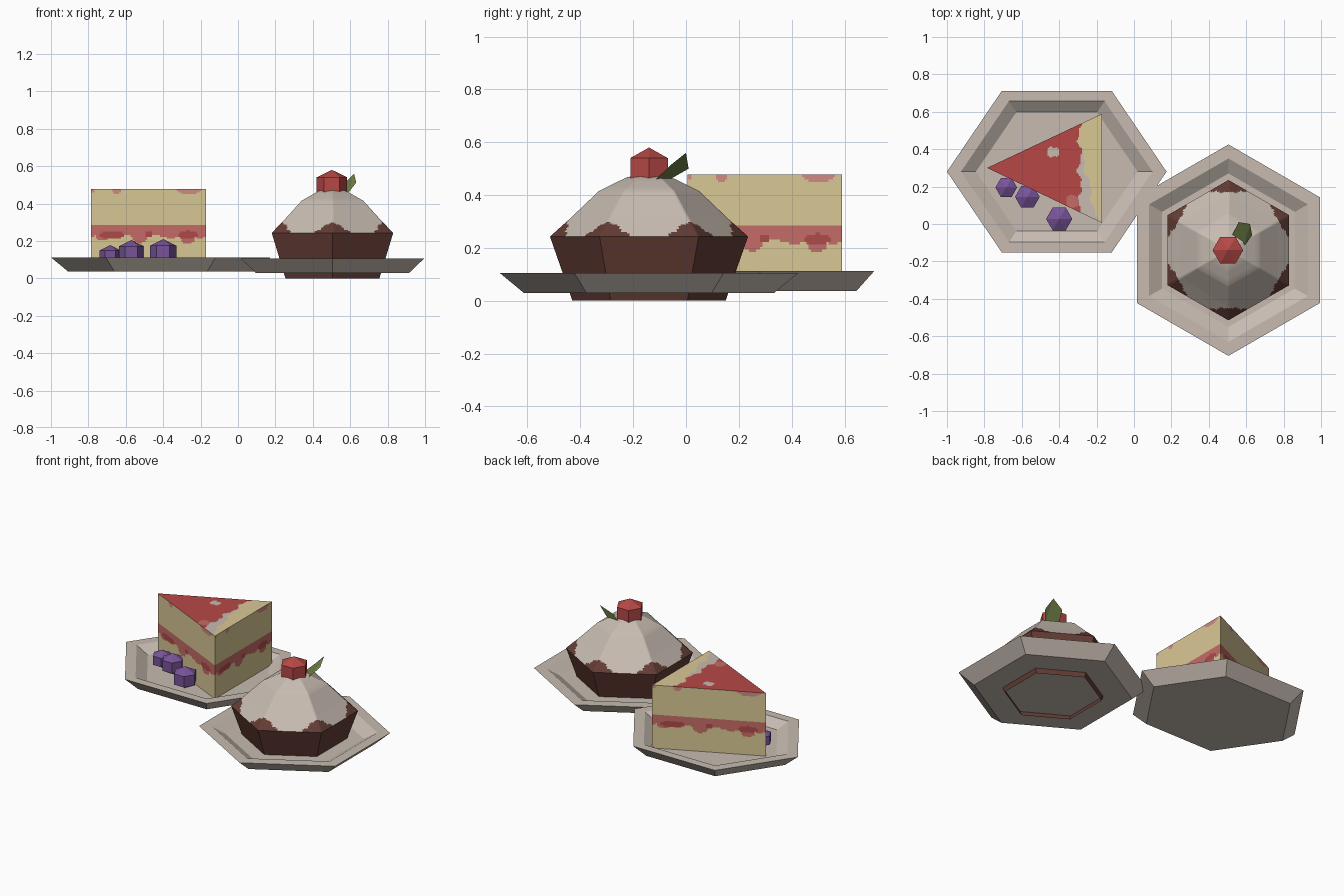
import bpy, bmesh, math
from mathutils import Vector

if "Cube" in bpy.data.objects:
    bpy.data.objects.remove(bpy.data.objects["Cube"])

def material(name, rgb):
    m = bpy.data.materials.new(name)
    m.diffuse_color = (*rgb, 1)
    m.use_nodes = True
    m.node_tree.nodes["Principled BSDF"].inputs["Base Color"].default_value = m.diffuse_color
    return m

cream = material("cream", (0.57, 0.50, 0.44))
brown = material("chocolate_brown", (0.125, 0.045, 0.034))
yellow = material("sponge_yellow", (0.70, 0.58, 0.30))
red = material("berry_red", (0.47, 0.066, 0.062))
pink = material("jam_pink", (0.56, 0.15, 0.135))
dark = material("dark_jam", (0.42, 0.07, 0.065))
pale = material("pale_pink", (0.64, 0.26, 0.23))
purple = material("berry_purple", (0.19, 0.088, 0.32))
green = material("leaf_green", (0.15, 0.20, 0.058))

def finish(name, bm, mats, fix=True):
    if fix:
        bmesh.ops.remove_doubles(bm, verts=bm.verts, dist=1e-5)
        bmesh.ops.recalc_face_normals(bm, faces=bm.faces)
    me = bpy.data.meshes.new(name)
    bm.to_mesh(me)
    bm.free()
    for m in mats:
        me.materials.append(m)
    ob = bpy.data.objects.new(name, me)
    bpy.context.collection.objects.link(ob)
    return ob

def lathe(name, profile, centre, mat, rot=0.0, sy=1.0):
    """Six-sided turned part; profile is (radius, z), radius 0 closes it."""
    bm = bmesh.new()
    rings = []
    for r, z in profile:
        rings.append([bm.verts.new((centre[0] + r * math.cos(rot + k * math.pi / 3),
                                    centre[1] + r * math.sin(rot + k * math.pi / 3) * sy, z))
                      for k in range(6)])
    for a, b in zip(rings, rings[1:]):
        for k in range(6):
            j = (k + 1) % 6
            bm.faces.new((a[k], a[j], b[j], b[k]))
    bmesh.ops.remove_doubles(bm, verts=bm.verts, dist=1e-5)
    return finish(name, bm, [mat])

def patch(bm, point, rule, nu, nv):
    """Fine grid over point(u, v); rule(u, centre) picks the colour."""
    vs = [[bm.verts.new(point(i / nu, j / nv)) for j in range(nv + 1)] for i in range(nu + 1)]
    for i in range(nu):
        for j in range(nv):
            f = bm.faces.new((vs[i][j], vs[i + 1][j], vs[i + 1][j + 1], vs[i][j + 1]))
            f.material_index = rule((i + .5) / nu, f.calc_center_median())

# plates
def plate(name, centre, r, z, rot, sy):
    lathe(name, [(0, z), (r - .092, z), (r, z + .076), (r - .075, z + .076),
                 (r - .155, z + .032), (0, z + .032)], centre, cream, rot, sy)

LEFT, RIGHT = (-.413, .28), (.505, -.14)
plate("cake_plate", LEFT, .587, .036, 0, .85)
plate("cupcake_plate", RIGHT, .565, .029, math.pi / 6, 1)

# cupcake cup, open underneath
lathe("cupcake_cup", [(.29, 0), (.375, .243)], RIGHT, brown, math.pi / 6)

# frosting dome, brown showing at the lower corners
dome = [(.375, .243), (.30, .31), (.19, .415), (.085, .467), (0, .485)]

def frosting_rule(u, c):
    dx, dy = c.x - RIGHT[0], c.y - RIGHT[1]
    a = (math.atan2(dy, dx) - math.pi / 6) % (math.pi / 3)
    a = min(a, math.pi / 3 - a)
    edge = .308 + .025 * (a / .30) ** 2 + .004 * math.sin(a * 40)
    return 1 if math.hypot(dx, dy) > edge else 0

bm = bmesh.new()
for k in range(6):
    a0, a1 = math.pi / 6 + k * math.pi / 3, math.pi / 6 + (k + 1) * math.pi / 3
    d0 = Vector((math.cos(a0), math.sin(a0), 0))
    d1 = Vector((math.cos(a1), math.sin(a1), 0))
    for s, ((r0, z0), (r1, z1)) in enumerate(zip(dome, dome[1:])):
        def point(u, v):
            p = d0.lerp(d1, u) * (r0 + (r1 - r0) * v)
            return (RIGHT[0] + p.x, RIGHT[1] + p.y, z0 + (z1 - z0) * v)
        patch(bm, point, frosting_rule, 30, 12 if s < 2 else 3)
bmesh.ops.remove_doubles(bm, verts=bm.verts, dist=1e-5)
frosting = finish("frosting", bm, [cream, brown])
frosting.data.polygons.foreach_set("use_smooth", [True] * len(frosting.data.polygons))

# cherry and berries: six-sided low-poly balls
def ball(name, x, y, z, r, h, mat, rot=0):
    lathe(name, [(0, z - h), (r, z - h / 2), (r, z + h / 2), (0, z + h)], (x, y), mat, rot)

ball("cherry", .502, -.14, .50, .082, .08, red)
ball("berry_small", -.683, .195, .12, .058, .057, purple)
ball("berry_middle", -.57, .145, .137, .066, .068, purple)
ball("berry_large", -.40, .027, .14, .07, .07, purple)

# leaf, creased along the middle
bm = bmesh.new()
leaf = [bm.verts.new(p) for p in ((.588, -.118, .455), (.632, -.06, .512), (.62, .0, .56),
                                  (.56, .01, .50), (.525, -.06, .46))]
bm.faces.new((leaf[0], leaf[1], leaf[2]))
bm.faces.new((leaf[0], leaf[2], leaf[3], leaf[4]))
finish("leaf", bm, [green])

# cake slice: sponge with a jam layer, drips and a glazed top
Z0, Z1 = .067, .477
TIP, FRONT, BACK = Vector((-.785, .30, 0)), Vector((-.17, .005, 0)), Vector((-.17, .59, 0))
CAKE = [yellow, red, pink, dark, pale, cream]

def spot(u, z, spots):
    return any(((u - a) / w) ** 2 + ((z - b) / h) ** 2 < 1 for a, b, w, h in spots)

def wall_rule(u, c):
    z = c.z
    if spot(u, z, [(0, .475, .03, .02), (.22, .475, .04, .024), (.85, .475, .105, .028)]):
        return 4
    if spot(u, z, [(.18, .232, .11, .02), (.50, .234, .035, .016), (.84, .232, .085, .022)]):
        return 3
    if spot(u, z, [(.42, .215, .07, .026), (.84, .208, .06, .022), (.1, .22, .06, .016)]):
        return 2
    return 2 if .222 + .007 * math.sin(u * 25) < z < .282 else 0

def top_rule(u, c):
    x, y = c.x, c.y
    wob = .012 * math.sin(y * 38) + .007 * math.sin(y * 83)
    if ((x + .435) / .033) ** 2 + ((y - .385) / .028) ** 2 < 1 + .3 * math.sin(x * 150):
        return 5
    if ((x + .33) / .035) ** 2 + ((y - .12) / .035) ** 2 < 1:
        return 2
    if x < -.29 + wob:
        return 1
    return 5 if x < -.20 - .11 * max(0, y - .02) / .5 + wob * .8 else 0

bm = bmesh.new()
for a, b in ((TIP, FRONT), (FRONT, BACK), (BACK, TIP)):
    patch(bm, lambda u, v: (*a.lerp(b, u).xy, Z0 + (Z1 - Z0) * v), wall_rule, 70, 45)
patch(bm, lambda u, v: (*TIP.lerp(FRONT.lerp(BACK, v), u).xy, Z1), top_rule, 80, 70)
bm.faces.new([bm.verts.new((p.x, p.y, Z0)) for p in (TIP, BACK, FRONT)])
finish("cake_slice", bm, CAKE)
